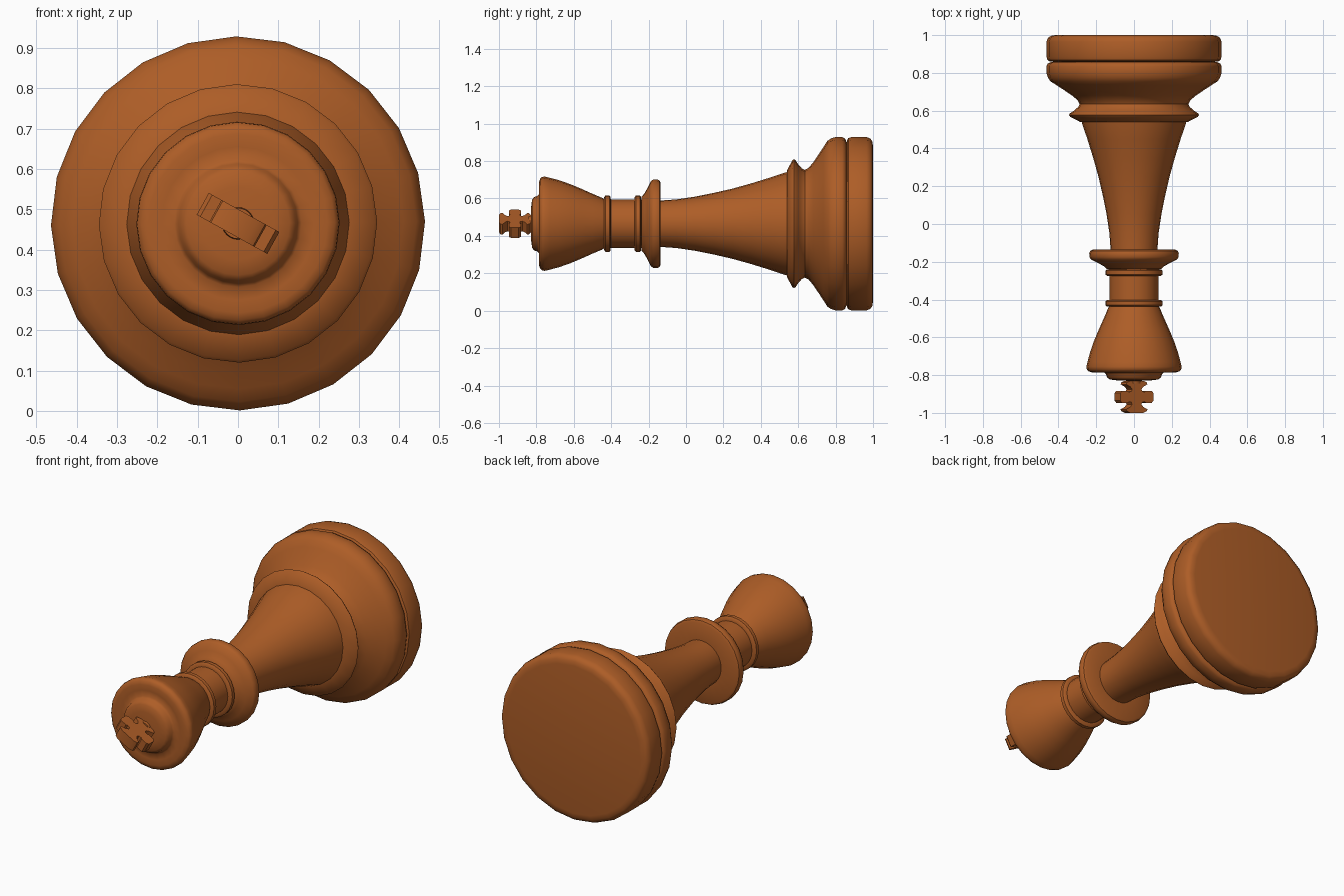
import bpy, bmesh, math
from mathutils import Matrix

AXIS_Z = 0.465
SIDES = 24

wood = bpy.data.materials.new("wood")
wood.diffuse_color = (0.42, 0.11, 0.02, 1)


def finish(name, bm, angle):
    bmesh.ops.recalc_face_normals(bm, faces=bm.faces[:])
    me = bpy.data.meshes.new(name)
    bm.to_mesh(me)
    bm.free()
    ob = bpy.data.objects.new(name, me)
    bpy.context.collection.objects.link(ob)
    ob.location.z = AXIS_Z
    me.materials.append(wood)
    bpy.ops.object.select_all(action='DESELECT')
    ob.select_set(True)
    bpy.context.view_layer.objects.active = ob
    bpy.ops.object.shade_smooth_by_angle(angle=math.radians(angle))
    return ob


def lathe(name, profile, angle=40):
    """Turn (y, radius) points around the lying piece's y axis, capping both ends."""
    bm = bmesh.new()
    rings = []
    for y, r in profile:
        ring = []
        for i in range(SIDES):
            a = 2 * math.pi * i / SIDES + math.radians(0.6)
            ring.append(bm.verts.new((r * math.cos(a), y, r * math.sin(a))))
        rings.append(ring)
    for a, b in zip(rings, rings[1:]):
        for i in range(SIDES):
            j = (i + 1) % SIDES
            bm.faces.new((a[i], a[j], b[j], b[i]))
    bm.faces.new(rings[0])
    bm.faces.new(rings[-1])
    return finish(name, bm, angle)


# Bottom disc with rounded rims
lathe("base_disc", [(0.857, 0.40), (0.86, 0.445), (0.868, 0.458), (0.885, 0.4635),
                    (0.965, 0.4635), (0.985, 0.456), (0.996, 0.440), (1.0, 0.415)])

# Bell-shaped foot and the sharp ring above it
lathe("base_foot", [(0.86, 0.40), (0.857, 0.44), (0.850, 0.456), (0.835, 0.4635),
                    (0.80, 0.4635), (0.775, 0.456), (0.755, 0.442), (0.735, 0.41),
                    (0.71, 0.372), (0.68, 0.328), (0.655, 0.298), (0.635, 0.288),
                    (0.62, 0.295), (0.60, 0.318), (0.585, 0.340), (0.577, 0.345),
                    (0.568, 0.338), (0.54, 0.285), (0.537, 0.26)])

# Tapering column
lathe("column", [(0.56, 0.28), (0.53, 0.274), (0.45, 0.247), (0.35, 0.216),
                 (0.25, 0.188), (0.15, 0.165), (0.05, 0.145), (-0.05, 0.130),
                 (-0.15, 0.123)])

# Wide collar under the neck
lathe("collar", [(-0.136, 0.11), (-0.136, 0.22), (-0.142, 0.232), (-0.155, 0.237),
                 (-0.175, 0.236), (-0.188, 0.228), (-0.205, 0.193), (-0.222, 0.162),
                 (-0.237, 0.145), (-0.24, 0.12)])

# Neck and its two thin rings
lathe("neck", [(-0.23, 0.129), (-0.45, 0.129)])
for name, y in (("lower_neck_ring", -0.257), ("upper_neck_ring", -0.42)):
    lathe(name, [(y + 0.018, 0.125), (y + 0.017, 0.143), (y + 0.010, 0.152),
                 (y - 0.010, 0.152), (y - 0.017, 0.143), (y - 0.018, 0.125)])

# Flared head with a low button on top
lathe("head", [(-0.43, 0.128), (-0.45, 0.139), (-0.50, 0.160), (-0.56, 0.187),
               (-0.62, 0.212), (-0.68, 0.233), (-0.73, 0.246), (-0.755, 0.252),
               (-0.77, 0.250), (-0.78, 0.240), (-0.786, 0.222), (-0.784, 0.19),
               (-0.785, 0.158), (-0.795, 0.148), (-0.812, 0.143), (-0.823, 0.128),
               (-0.828, 0.09), (-0.830, 0.04), (-0.845, 0.038)], 50)

# Flat cross with flared ends, outlined from one quarter and mirrored
quarter = [(0.040, 0.085), (0.060, 0.076), (0.064, 0.066), (0.040, 0.054),
           (0.028, 0.040), (0.034, 0.028), (0.048, 0.026), (0.056, 0.032),
           (0.090, 0.032), (0.100, 0.020)]
right = quarter + [(u, -v) for u, v in reversed(quarter)]
outline = right + [(-u, v) for u, v in reversed(right)]
bm = bmesh.new()
face = bm.faces.new([bm.verts.new((u, v - 0.915, -0.031)) for u, v in outline])
out = bmesh.ops.extrude_face_region(bm, geom=[face])
moved = [g for g in out["geom"] if isinstance(g, bmesh.types.BMVert)]
bmesh.ops.translate(bm, verts=moved, vec=(0, 0, 0.062))
bmesh.ops.rotate(bm, verts=bm.verts[:], cent=(0, 0, 0),
                 matrix=Matrix.Rotation(math.radians(29), 3, 'Y'))
finish("cross", bm, 30)
